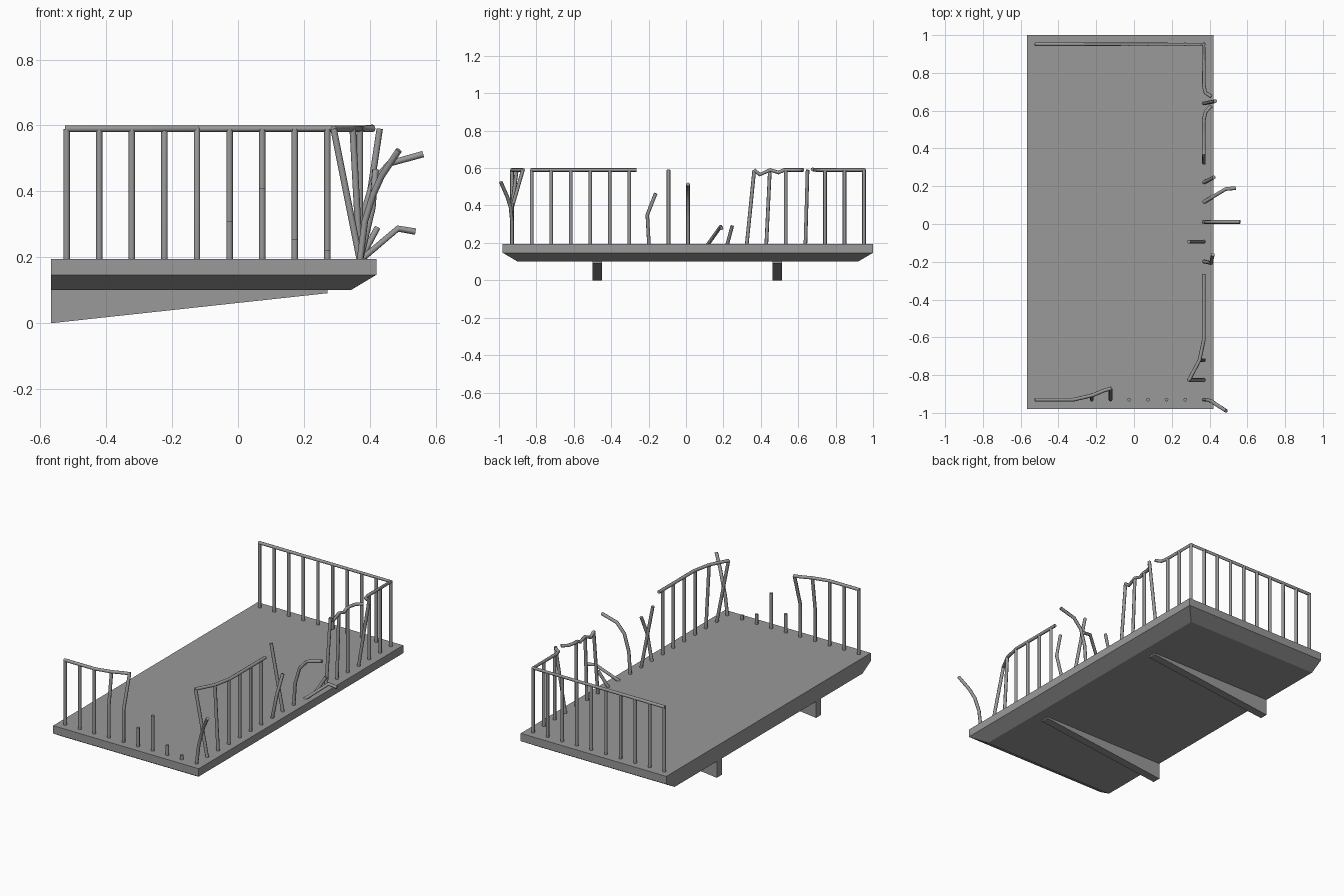
import bpy, bmesh
from math import radians

if "Cube" in bpy.data.objects:
    bpy.data.objects.remove(bpy.data.objects["Cube"])

R = 0.0098
BASE, TOP = 0.19, 0.59
XS, YF, YB = 0.37, -0.93, 0.952   # railing lines: side, front, back

iron = bpy.data.materials.new("dark_grey")
iron.diffuse_color = (0.32, 0.32, 0.32, 1)
iron.use_nodes = True
iron.node_tree.nodes["Principled BSDF"].inputs["Base Color"].default_value = iron.diffuse_color


def mesh_object(name, verts, faces):
    me = bpy.data.meshes.new(name)
    me.from_pydata(verts, [], faces)
    bm = bmesh.new()
    bm.from_mesh(me)
    bmesh.ops.recalc_face_normals(bm, faces=bm.faces)
    bm.to_mesh(me)
    bm.free()
    me.materials.append(iron)
    ob = bpy.data.objects.new(name, me)
    bpy.context.collection.objects.link(ob)
    return ob


def tubes(name, paths):
    # round bars following point paths, converted to mesh
    cu = bpy.data.curves.new(name, 'CURVE')
    cu.dimensions = '3D'
    cu.bevel_depth = R
    cu.bevel_resolution = 2
    cu.use_fill_caps = True
    cu.materials.append(iron)
    for p in paths:
        s = cu.splines.new('POLY')
        s.points.add(len(p) - 1)
        for pt, co in zip(s.points, p):
            pt.co = (*co, 1)
    ob = bpy.data.objects.new(name, cu)
    bpy.context.collection.objects.link(ob)
    bpy.ops.object.select_all(action='DESELECT')
    ob.select_set(True)
    bpy.context.view_layer.objects.active = ob
    bpy.ops.object.convert(target='MESH')
    bpy.ops.object.shade_smooth_by_angle(angle=radians(65))


def post(x, y, *rest):
    return [(x, y, BASE), *(rest or [(x, y, TOP)])]


# Slab, undercut on the three free edges
def ring(x1, y0, y1, z):
    return [(-0.567, y0, z), (x1, y0, z), (x1, y1, z), (-0.567, y1, z)]


rings = ring(0.342, -0.9, 0.92, 0.1) + ring(0.42, -0.98, 1.0, 0.147) + ring(0.42, -0.98, 1.0, 0.195)
faces = [(0, 1, 2, 3), (8, 9, 10, 11)]
for k in (0, 4):
    faces += [(k + i, k + (i + 1) % 4, k + 4 + (i + 1) % 4, k + 4 + i) for i in range(4)]
mesh_object("balcony_slab", rings, faces)

# Tapered support brackets
for i, y in enumerate((-0.474, 0.487)):
    prof = [(-0.567, 0.0), (0.272, 0.091), (0.272, 0.102), (-0.567, 0.102)]
    v = [(x, y + d, z) for d in (-0.025, 0.025) for x, z in prof]
    f = [(0, 1, 2, 3), (4, 5, 6, 7)] + [(j, (j + 1) % 4, 4 + (j + 1) % 4, 4 + j) for j in range(4)]
    mesh_object(f"support_bracket_{i}", v, f)

# Intact back railing and side corner
xs = [-0.52 + 0.0989 * i for i in range(10)]
ys = [YF + 0.10456 * i for i in range(19)]
tubes("back_posts", [post(x, YB) for x in xs])
tubes("back_rail", [[(-0.525, YB, TOP), (XS, YB, TOP), (XS, 0.73, TOP),
                     (0.378, 0.695, TOP), (0.41, 0.675, TOP + 0.003)]])

# Front railing: standing part, bent part and stubs
front = [post(x, YF) for x in xs[:3]]
front.append(post(xs[3], YF, (xs[3], YF, 0.4), (xs[3], -0.905, TOP)))
front.append(post(xs[4], YF, (xs[4], YF, 0.39), (xs[4], -0.872, TOP)))
front += [post(x, YF, (x, YF, z)) for x, z in zip(xs[5:9], (0.31, 0.41, 0.255, 0.222))]
tubes("front_posts", front)
tubes("front_rail", [[(-0.525, YF, TOP), (-0.32, YF, TOP), (-0.22, -0.907, TOP),
                      (-0.16, -0.882, TOP), (-0.12, -0.87, TOP)]])

# Side railing posts, straight and bent
tubes("side_posts", [
    post(XS, ys[0], (0.385, YF, 0.31), (0.41, -0.938, 0.39), (0.435, -0.955, 0.445), (0.488, -0.99, 0.525)),
    post(XS, ys[1], (0.29, ys[1], TOP)),
    post(XS, ys[2], (0.348, ys[2], TOP)),
    *[post(XS, y) for y in ys[3:7]],
    post(XS, ys[7], (0.408, -0.207, 0.35), (0.417, -0.162, 0.465)),
    post(XS, ys[8], (0.29, ys[8], TOP)),
    post(XS, ys[9], (0.38, ys[9], 0.33), (0.41, ys[9], 0.43), (0.46, ys[9], 0.485), (0.562, ys[9], 0.513)),
    post(XS, ys[10], (0.485, 0.185, 0.287), (0.538, 0.19, 0.278)),
    post(XS, ys[11], (0.423, 0.247, 0.29)),
    post(XS, ys[12], (XS, 0.365, TOP)),
    post(XS, ys[13], (XS, 0.448, TOP - 0.01)),
    post(XS, ys[14]),
    post(XS, ys[15], (0.43, 0.65, TOP)),
    *[post(XS, y) for y in ys[16:18]],
])

# Broken side rails
tubes("side_rail_near", [[(XS, -0.265, TOP), (XS, -0.61, TOP), (0.347, -0.72, TOP), (0.29, -0.828, TOP)]])
tubes("side_rail_far", [[(0.41, 0.625, TOP), (0.38, 0.595, TOP), (XS, 0.555, TOP), (XS, 0.525, TOP),
                         (XS, 0.495, 0.576), (XS, 0.45, 0.59), (XS, 0.395, 0.565), (XS, 0.363, TOP)]])
